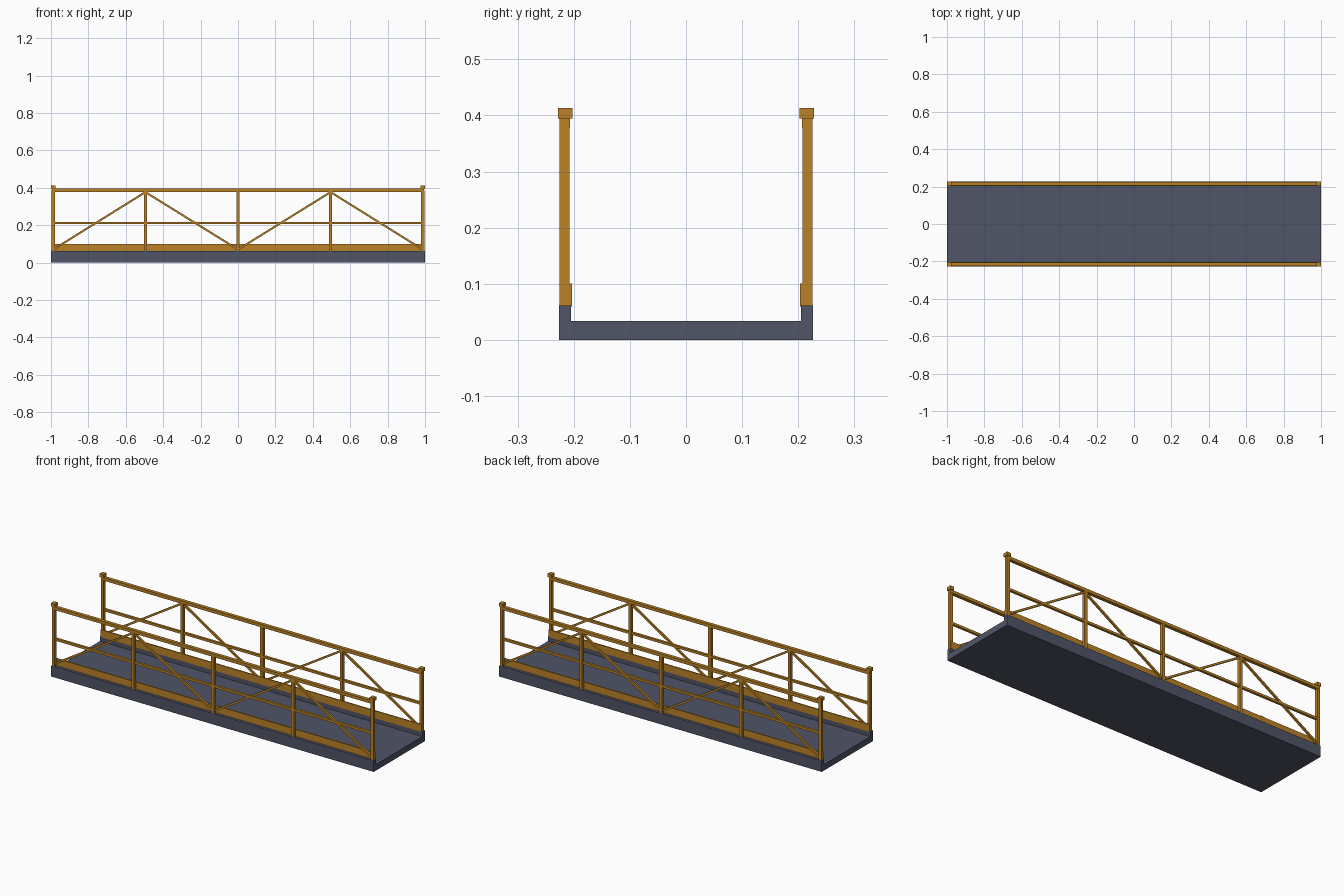
import bpy
import math

cube = bpy.data.objects.get("Cube")
if cube:
    bpy.data.objects.remove(cube, do_unlink=True)


def material(name, rgb):
    m = bpy.data.materials.new(name)
    m.use_nodes = True
    m.diffuse_color = (*rgb, 1)
    m.node_tree.nodes["Principled BSDF"].inputs["Base Color"].default_value = (*rgb, 1)
    return m


slate = material("slate_steel", (0.08, 0.09, 0.135))
amber = material("amber_paint", (0.50, 0.225, 0.02))


def finish(obj, name, mat):
    obj.name = name
    obj.data.name = name
    obj.data.materials.append(mat)
    return obj


def box(name, centre, size, mat, tilt=0):
    bpy.ops.mesh.primitive_cube_add(size=1, location=centre, rotation=(0, tilt, 0))
    obj = bpy.context.object
    obj.scale = size
    return finish(obj, name, mat)


def bar(name, y, start, end, thick):
    """Square bar between two (x, z) points in a railing plane."""
    dx, dz = end[0] - start[0], end[1] - start[1]
    centre = ((start[0] + end[0]) / 2, y, (start[1] + end[1]) / 2)
    return box(name, centre, (math.hypot(dx, dz), thick, thick), amber, -math.atan2(dz, dx))


# Walkway: one channel section extruded along the length
half = [(0.226, 0), (0.226, 0.061), (0.205, 0.061), (0.205, 0.034)]
section = half + [(-y, z) for y, z in reversed(half)]
n = len(section)
verts = [(x, y, z) for x in (-1, 1) for y, z in section]
faces = [(i, (i + 1) % n, (i + 1) % n + n, i + n) for i in range(n)]
faces += [tuple(reversed(range(n))), tuple(range(n, 2 * n))]
mesh = bpy.data.meshes.new("channel_deck")
mesh.from_pydata(verts, [], faces)
deck = bpy.data.objects.new("channel_deck", mesh)
bpy.context.collection.objects.link(deck)
finish(deck, "channel_deck", slate)

# Railings: the same truss on both sides
END = 0.988
LOW, HIGH = 0.07, 0.377
nodes = [(-END, LOW), (-0.495, HIGH), (0, LOW), (0.495, HIGH), (END, LOW)]
for label, s in (("front", -1), ("back", 1)):
    y = s * 0.2165
    # Posts, with caps on the end ones
    for i, (x, _) in enumerate(nodes):
        box(f"{label}_post_{i}", (x, y, 0.223), (0.017, 0.017, 0.326), amber)
        if abs(x) == END:
            box(f"{label}_post_cap_{i}", (x, s * 0.2155, 0.404), (0.024, 0.026, 0.019), amber)
    # Horizontal rails and toe board
    box(f"{label}_top_rail", (0, s * 0.2160, 0.3865), (1.99, 0.019, 0.017), amber)
    box(f"{label}_mid_rail", (0, y, 0.212), (1.99, 0.013, 0.013), amber)
    box(f"{label}_toe_board", (0, s * 0.2065, 0.080), (1.99, 0.007, 0.041), amber)
    # Diagonal braces
    for i, (a, b) in enumerate(zip(nodes, nodes[1:])):
        bar(f"{label}_brace_{i}", y, a, b, 0.0105)
